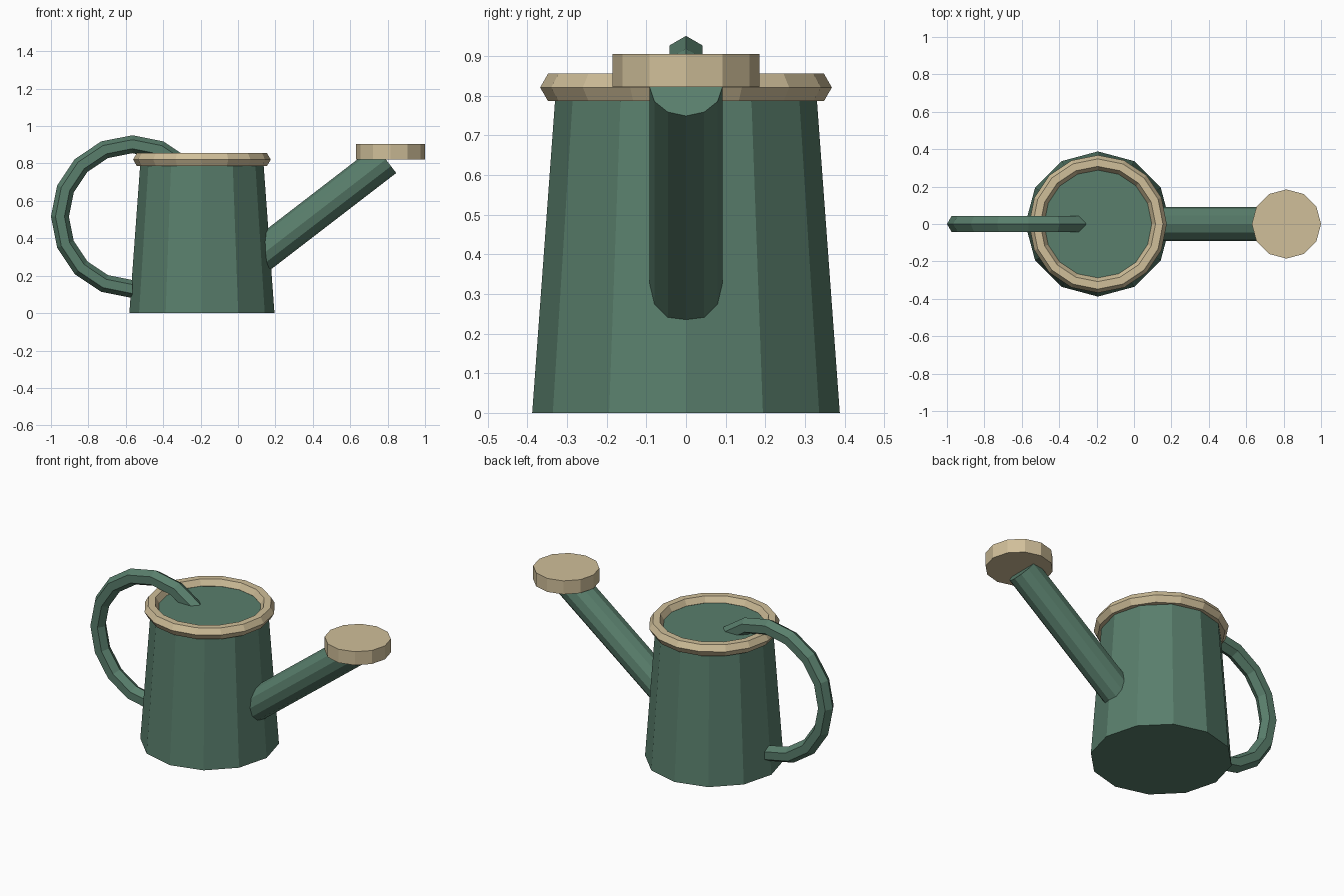
import bpy, bmesh
from math import sin, cos, pi, radians, atan2
from mathutils import Vector, Matrix

if "Cube" in bpy.data.objects:
    bpy.data.objects.remove(bpy.data.objects["Cube"])


def material(name, rgb):
    m = bpy.data.materials.new(name)
    m.diffuse_color = (*rgb, 1)
    m.use_nodes = True
    m.node_tree.nodes["Principled BSDF"].inputs["Base Color"].default_value = m.diffuse_color
    return m


green = material("green_enamel", (0.10, 0.21, 0.15))
tan = material("cream_trim", (0.63, 0.52, 0.32))


def finish(name, bm, mat):
    bmesh.ops.recalc_face_normals(bm, faces=bm.faces)
    me = bpy.data.meshes.new(name)
    bm.to_mesh(me)
    bm.free()
    me.materials.append(mat)
    ob = bpy.data.objects.new(name, me)
    bpy.context.collection.objects.link(ob)
    return ob


def tube(name, a, b, r1, r2, mat, sides=12):
    """Capped cone or cylinder between two points in the xz plane."""
    a, b = Vector(a), Vector(b)
    d = b - a
    m = Matrix.Translation((a + b) / 2) @ Matrix.Rotation(atan2(d.x, d.z), 4, 'Y')
    bm = bmesh.new()
    bmesh.ops.create_cone(bm, cap_ends=True, segments=sides, radius1=r1,
                          radius2=r2, depth=d.length, matrix=m)
    return finish(name, bm, mat)


def hex_ring(name, R, r, steps, start, sweep, matrix, mat):
    """Hexagonal section swept round a circle; a part sweep gets end caps."""
    full = sweep == 360
    bm = bmesh.new()
    rings = []
    for i in range(steps if full else steps + 1):
        t = radians(start + sweep * i / steps)
        rings.append([bm.verts.new(matrix @ Vector((
            (R + r * cos(k * pi / 3)) * cos(t),
            (R + r * cos(k * pi / 3)) * sin(t),
            r * sin(k * pi / 3)))) for k in range(6)])
    for i in range(steps):
        p, q = rings[i], rings[(i + 1) % len(rings)]
        for k in range(6):
            n = (k + 1) % 6
            bm.faces.new((p[k], q[k], q[n], p[n]))
    if not full:
        bm.faces.new(rings[0])
        bm.faces.new(rings[-1])
    return finish(name, bm, mat)


CX = -0.193  # axis of the can

# Tapered can with closed top, and its rolled rim
tube("body", (CX, 0, 0), (CX, 0, 0.82), 0.388, 0.328, green)
hex_ring("rim", 0.328, 0.04, 16, 0, 360, Matrix.Translation((CX, 0, 0.821)), tan)

# Slanted spout and the flat sprinkler head
tube("spout", (0.05, 0, 0.253), (0.79, 0, 0.822), 0.092, 0.092, green)
tube("sprinkler_head", (0.815, 0, 0.822), (0.815, 0, 0.905), 0.185, 0.185, tan)

# Arched handle in the xz plane
hex_ring("handle", 0.387, 0.048, 10, 45, 225,
         Matrix.Translation((-0.565, 0, 0.516)) @ Matrix.Rotation(pi / 2, 4, 'X'), green)
